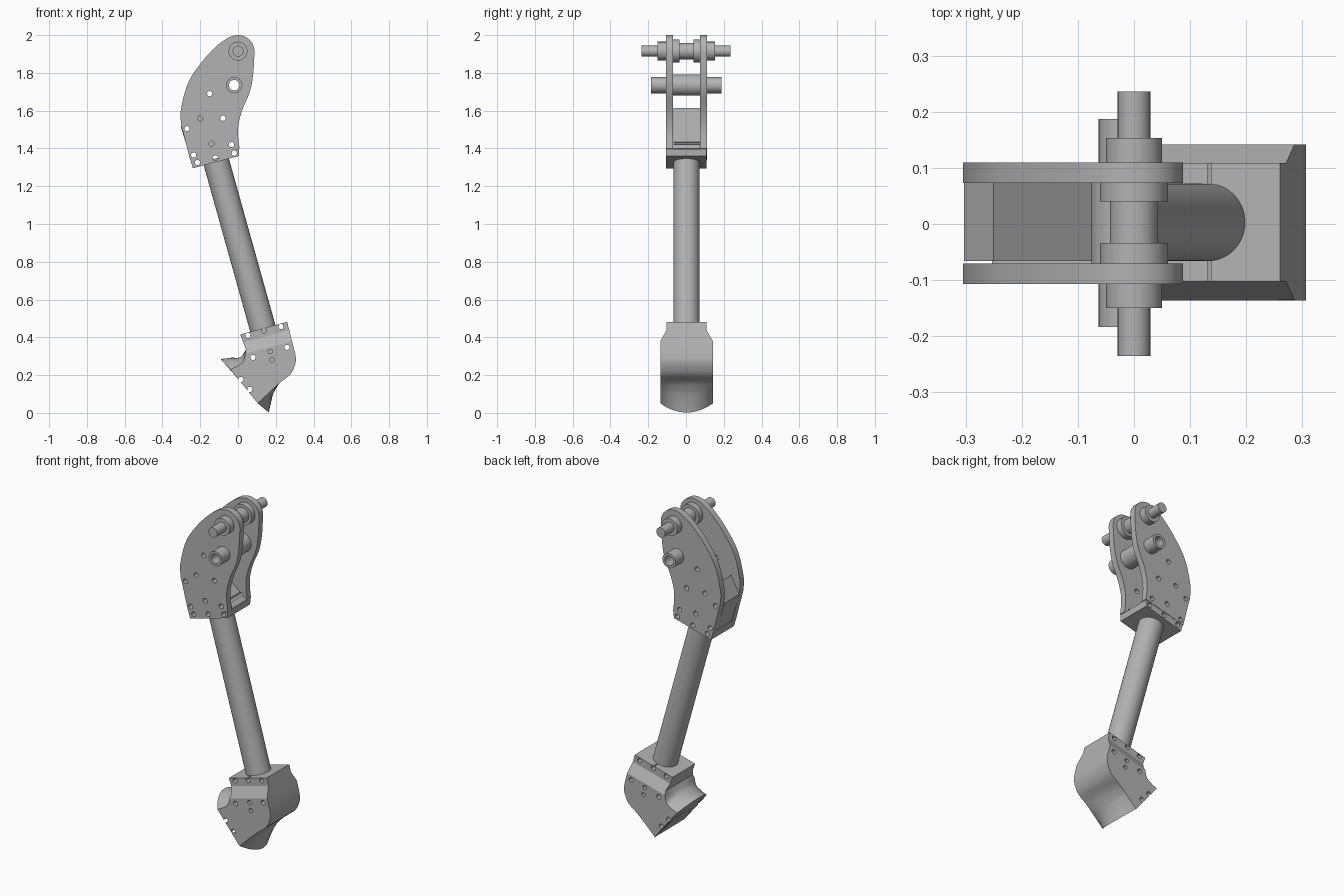
import bpy, bmesh, math
from mathutils import Vector, Matrix

cube = bpy.data.objects.get("Cube")
if cube:
    bpy.data.objects.remove(cube, do_unlink=True)

grey = bpy.data.materials.new("machined grey")
grey.use_nodes = True
colour = (0.45, 0.45, 0.45, 1)
grey.diffuse_color = colour
grey.node_tree.nodes["Principled BSDF"].inputs["Base Color"].default_value = colour


def finish(name, bm):
    bmesh.ops.recalc_face_normals(bm, faces=bm.faces)
    mesh = bpy.data.meshes.new(name)
    bm.to_mesh(mesh)
    bm.free()
    ob = bpy.data.objects.new(name, mesh)
    bpy.context.collection.objects.link(ob)
    mesh.materials.append(grey)
    return ob


def smooth(pts, steps=6):
    """Open Catmull-Rom curve through the points."""
    p = [Vector(q) for q in pts]
    p = [p[0] * 2 - p[1]] + p + [p[-1] * 2 - p[-2]]
    out = []
    for a, b, c, d in zip(p, p[1:], p[2:], p[3:]):
        for i in range(steps):
            t = i / steps
            out.append(0.5 * (2 * b + (c - a) * t + (2 * a - 5 * b + 4 * c - d) * t * t
                              + (3 * b - a - 3 * c + d) * t ** 3))
    return out + [p[-2]]


def loft(name, sections):
    """Skin a list of (y, outline) sections, capped at both ends."""
    bm = bmesh.new()
    rings = [[bm.verts.new((x, y, z)) for x, z in pts] for y, pts in sections]
    for r, s in zip(rings, rings[1:]):
        for i in range(len(r)):
            j = (i + 1) % len(r)
            bm.faces.new((r[i], r[j], s[j], s[i]))
    bm.faces.new(rings[0])
    bm.faces.new(rings[-1])
    return finish(name, bm)


def rod(name, start, end, radius, sides=40):
    a, b = Vector(start), Vector(end)
    bm = bmesh.new()
    turn = (b - a).to_track_quat('Z', 'Y').to_matrix().to_4x4()
    bmesh.ops.create_cone(bm, cap_ends=True, segments=sides, radius1=radius, radius2=radius,
                          depth=(b - a).length, matrix=Matrix.Translation((a + b) / 2) @ turn)
    return finish(name, bm)


def y_rod(name, centre, y0, y1, radius, sides=40):
    return rod(name, (centre[0], y0, centre[1]), (centre[0], y1, centre[1]), radius, sides)


def drill(ob, holes, radius=0.014, depth=(-0.3, 0.3)):
    """Bore holes along y and bake the result."""
    cutters = []
    for h in holes:
        c = y_rod("drill_cutter", h, depth[0], depth[1], radius, 16 if radius < 0.02 else 32)
        c.hide_render = True
        m = ob.modifiers.new("bore", 'BOOLEAN')
        m.operation, m.solver, m.object = 'DIFFERENCE', 'EXACT', c
        cutters.append(c)
    evaluated = ob.evaluated_get(bpy.context.evaluated_depsgraph_get())
    mesh = bpy.data.meshes.new_from_object(evaluated)
    ob.modifiers.clear()
    ob.data = mesh
    for c in cutters:
        bpy.data.objects.remove(c, do_unlink=True)


pin, tube = (0, 1.915), (-0.02, 1.735)
bracket_holes = [(-0.15, 1.69), (-0.08, 1.56), (-0.27, 1.505), (-0.235, 1.365), (-0.035, 1.42)]
blind_holes = [(-0.2, 1.56), (-0.14, 1.425)]
strip_holes = [(-0.215, 1.325), (-0.12, 1.35), (-0.02, 1.375)]

# Pair of curved bracket plates
crown = [(pin[0] + 0.087 * math.cos(a), pin[1] + 0.085 * math.sin(a))
         for a in [math.radians(110 - 10 * i) for i in range(12)]]
inner_edge = smooth([(0.087, 1.9), (0.08, 1.79), (0.063, 1.70), (0.027, 1.615),
                     (0.005, 1.54), (0, 1.475), (0.008, 1.40)])
outer_edge = smooth([(-0.30, 1.52), (-0.303, 1.60), (-0.265, 1.745), (-0.19, 1.86),
                     (-0.11, 1.945), (-0.05, 1.988)])
plate = crown + inner_edge + [(-0.252, 1.335)] + outer_edge
for name, y0, y1 in (("front_bracket_plate", -0.107, -0.07), ("back_bracket_plate", 0.073, 0.11)):
    ob = loft(name, [(y0, plate), (y1, plate)])
    drill(ob, bracket_holes + blind_holes)
    drill(ob, [tube], 0.03)

# Wedge spacer between the plates
wedge = [(-0.248, 1.335), (-0.303, 1.515), (-0.25, 1.615), (0.003, 1.40)]
drill(loft("bracket_wedge", [(-0.066, wedge), (0.073, wedge)]), bracket_holes)

# Mounting strip under the bracket
strip = [(-0.239, 1.295), (0.004, 1.36), (0.006, 1.398), (-0.253, 1.342)]
drill(loft("mounting_strip", [(-0.107, strip), (0.108, strip)]), strip_holes)

# Pivot pin with its collars
y_rod("pivot_pin", pin, -0.235, 0.236, 0.029)
for name, y0, y1, r in (("front_outer_collar", -0.15, -0.107, 0.05),
                        ("back_outer_collar", 0.11, 0.153, 0.05),
                        ("front_inner_collar", -0.07, -0.034, 0.061),
                        ("back_inner_collar", 0.04, 0.073, 0.061),
                        ("pivot_spacer", -0.034, 0.04, 0.043)):
    y_rod(name, pin, y0, y1, r)

# Hollow cross tube and its wider middle sleeve
for name, y0, y1, r in (("cross_tube_front", -0.184, -0.07, 0.043),
                        ("cross_tube_back", 0.073, 0.187, 0.043),
                        ("cross_tube_sleeve", -0.07, 0.073, 0.056)):
    drill(y_rod(name, tube, y0, y1, r), [tube], 0.028)

# Long shaft
rod("shaft", (-0.12, 0.003, 1.347), (0.146, 0.003, 0.395), 0.069, 48)


# Foot: outline with toe and heel that bulge towards the middle
def foot_outline(bulge):
    def mix(edge, middle):
        return Vector(edge).lerp(Vector(middle), bulge)
    toe = smooth([mix((-0.04, 0.23), (-0.092, 0.285)), mix((0.0, 0.25), (-0.035, 0.292)),
                  mix((0.03, 0.275), (0.012, 0.295)), (0.042, 0.335)], 4)
    heel = smooth([(0.304, 0.31), (0.305, 0.265), (0.278, 0.205), (0.222, 0.16),
                   mix((0.172, 0.115), (0.185, 0.10))], 4)
    return toe + [(0.012, 0.415), (0.26, 0.482)] + heel + [mix((0.105, 0.05), (0.163, 0.002))]


rows = 16
sections = []
for i in range(rows + 1):
    s = 2 * i / rows - 1
    sections.append((0.003 + 0.139 * s, foot_outline(1 - s * s)))
foot = loft("foot", sections)

# Narrow neck at the top of the foot
bm = bmesh.new()
bm.from_mesh(foot.data)
up = Vector((-0.26, 0, 0.966))
neck = Vector((0.012, 0, 0.415)).dot(up)
for drop in (0.045, 0.105):
    bmesh.ops.bisect_plane(bm, geom=bm.verts[:] + bm.edges[:] + bm.faces[:],
                           plane_co=up * (neck - drop), plane_no=up)
for v in bm.verts:
    drop = neck - v.co.dot(up)
    t = max(0, min(1, (0.105 - drop) / 0.06))
    v.co.y = 0.003 + (v.co.y - 0.003) * (1 - 0.24 * t)
bm.to_mesh(foot.data)
bm.free()
drill(foot, [(0.053, 0.41), (0.138, 0.435), (0.227, 0.457), (0.079, 0.294),
             (0.259, 0.347), (0.015, 0.177), (0.063, 0.124)])
for side in ((-0.3, -0.11), (0.116, 0.3)):
    drill(foot, [(0.17, 0.325), (0.18, 0.28)], 0.012, side)

# Smooth round surfaces, keep the edges crisp
for ob in bpy.context.collection.objects:
    if ob.type == 'MESH' and grey.name in ob.data.materials:
        bpy.ops.object.select_all(action='DESELECT')
        ob.select_set(True)
        bpy.context.view_layer.objects.active = ob
        bpy.ops.object.shade_smooth_by_angle(angle=math.radians(25))
